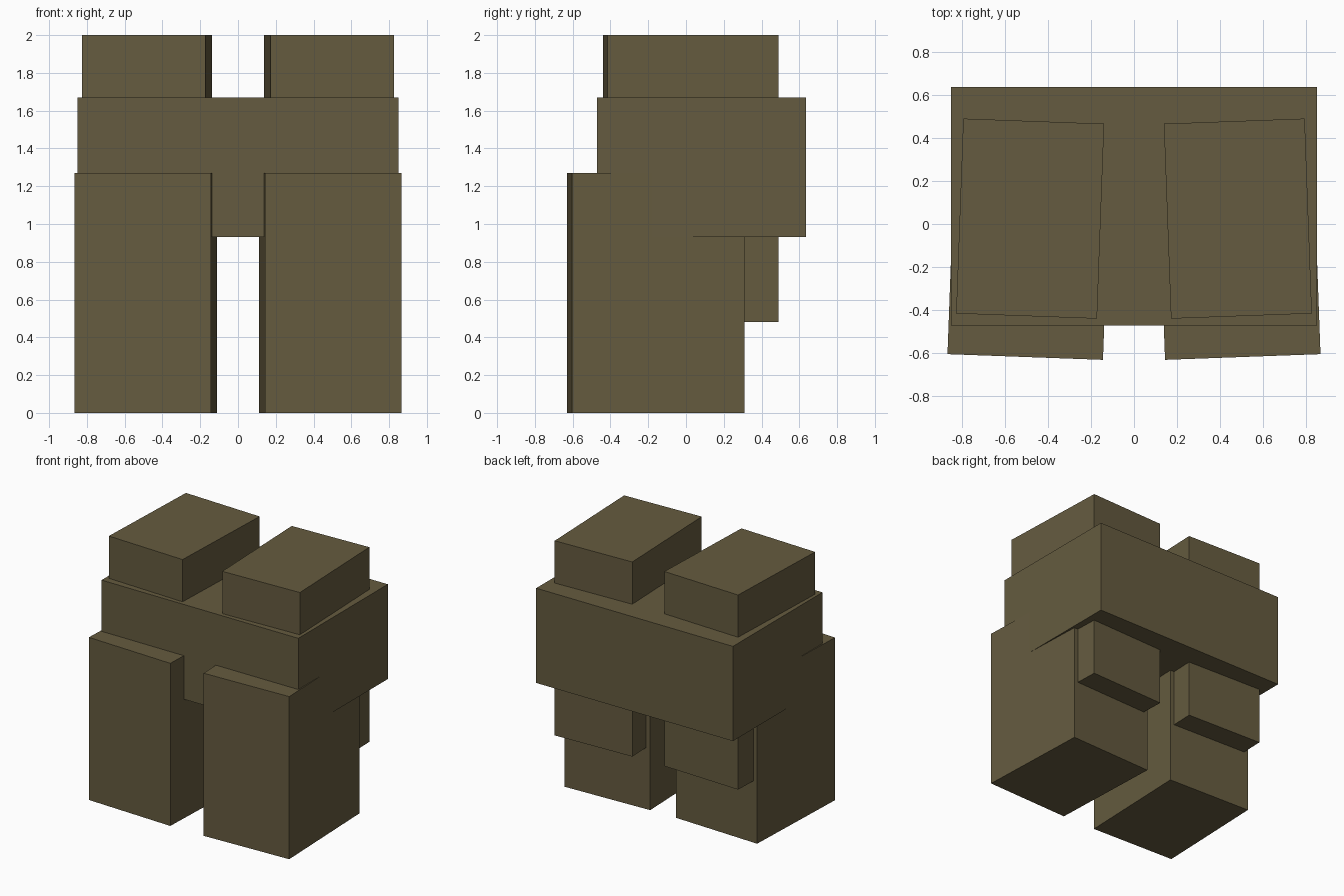
import bpy
import math

if "Cube" in bpy.data.objects:
    bpy.data.objects.remove(bpy.data.objects["Cube"])

mat = bpy.data.materials.new("olive brown")
mat.diffuse_color = (0.130, 0.105, 0.050, 1.0)
mat.use_nodes = True
mat.node_tree.nodes["Principled BSDF"].inputs["Base Color"].default_value = mat.diffuse_color


def box(name, center, size, turn=0.0):
    """Box with its size baked into the mesh, turned about z."""
    bpy.ops.mesh.primitive_cube_add(size=1, location=center)
    ob = bpy.context.object
    ob.name = name
    ob.scale = size
    bpy.ops.object.transform_apply(location=False, rotation=False, scale=True)
    ob.rotation_euler.z = turn
    ob.data.materials.append(mat)
    return ob


# Wide middle block
box("middle_block", (0, 0.0825, 1.30), (1.70, 1.105, 0.74))

# Mirrored pairs, slightly splayed
for side, s in (("right", 1), ("left", -1)):
    turn = s * math.radians(2.1)
    # Tall post passing down through the middle block
    box(side + "_upper_post", (s * 0.482, 0.025, 1.24), (0.654, 0.905, 1.52), turn)
    # Large lower leg
    box(side + "_lower_leg", (s * 0.488, -0.16, 0.635), (0.722, 0.915, 1.27), turn)
